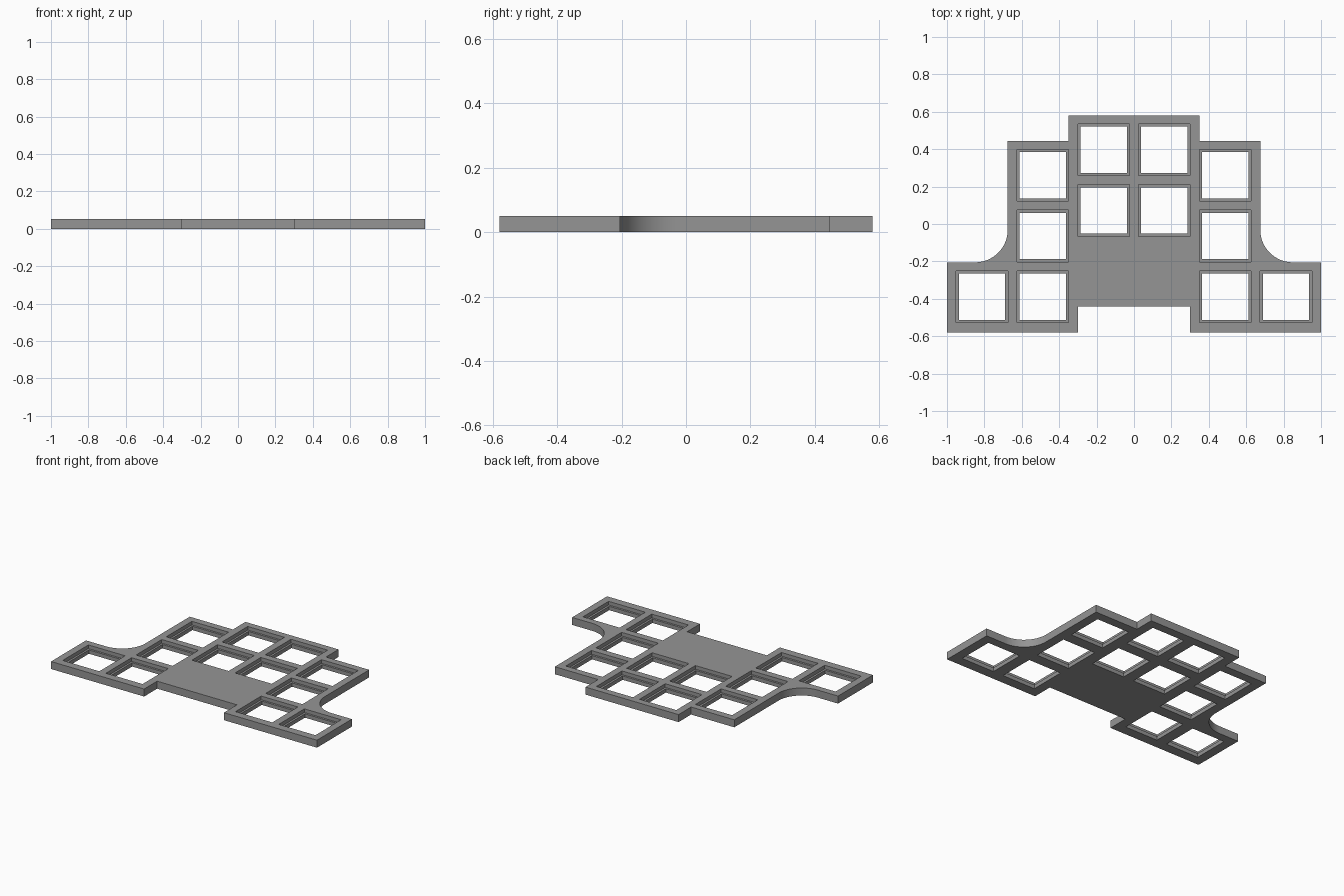
import bpy, bmesh, math

if "Cube" in bpy.data.objects:
    bpy.data.objects.remove(bpy.data.objects["Cube"])

THICK = 0.051      # plate thickness
LEDGE = 0.026      # height of the ledge inside each recess
HOLE, RECESS = 0.248, 0.276

grey = bpy.data.materials.new("mid grey")
grey.diffuse_color = (0.3, 0.3, 0.3, 1)
grey.use_nodes = True
grey.node_tree.nodes["Principled BSDF"].inputs["Base Color"].default_value = grey.diffuse_color


def make_object(name, bm):
    bmesh.ops.recalc_face_normals(bm, faces=bm.faces)
    mesh = bpy.data.meshes.new(name)
    bm.to_mesh(mesh)
    bm.free()
    mesh.materials.append(grey)
    obj = bpy.data.objects.new(name, mesh)
    bpy.context.collection.objects.link(obj)
    return obj


# Right half of the outline, from front notch to back edge, with a curved inner corner
half = [(0.30, -0.44), (0.30, -0.58), (1.0, -0.58), (1.0, -0.205)]
for i in range(25):
    a = math.radians(270 - 90 * i / 24)
    half.append((0.85 + 0.175 * math.cos(a), -0.03 + 0.175 * math.sin(a)))
half += [(0.675, 0.445), (0.35, 0.445), (0.35, 0.58)]
outline = half + [(-x, y) for x, y in reversed(half)]

# Plate body
bm = bmesh.new()
face = bm.faces.new([bm.verts.new((x, y, 0)) for x, y in outline])
top = bmesh.ops.extrude_face_region(bm, geom=[face])["geom"]
bmesh.ops.translate(bm, vec=(0, 0, THICK),
                    verts=[v for v in top if isinstance(v, bmesh.types.BMVert)])
plate = make_object("switch_plate", bm)

# Socket centres, mirrored left to right
right = [(0.1625, 0.396), (0.1625, 0.072),
         (0.4875, 0.26), (0.4875, -0.064), (0.4875, -0.388),
         (0.8125, -0.388)]
centres = [(s * x, y) for x, y in right for s in (-1, 1)]


def cut_squares(name, size, bottom):
    """Cut a square of the given size at every socket, from bottom up through the top."""
    bm = bmesh.new()
    for x, y in centres:
        verts = bmesh.ops.create_cube(bm, size=1)["verts"]
        bmesh.ops.scale(bm, vec=(size, size, 0.2), verts=verts)
        bmesh.ops.translate(bm, vec=(x, y, bottom + 0.1), verts=verts)
    cutter = make_object(name, bm)
    cutter.hide_render = True
    bpy.context.view_layer.objects.active = plate
    mod = plate.modifiers.new(name, "BOOLEAN")
    mod.operation = "DIFFERENCE"
    mod.solver = "EXACT"
    mod.object = cutter
    bpy.ops.object.modifier_apply(modifier=mod.name)
    bpy.data.objects.remove(cutter)


# Shallow recesses, then through holes that leave a ledge
cut_squares("recess_cutter", RECESS, LEDGE)
cut_squares("hole_cutter", HOLE, -0.05)

# Smooth the curved corners, keep the rest sharp
bpy.ops.object.select_all(action="DESELECT")
plate.select_set(True)
bpy.context.view_layer.objects.active = plate
bpy.ops.object.shade_smooth_by_angle(angle=math.radians(30))
